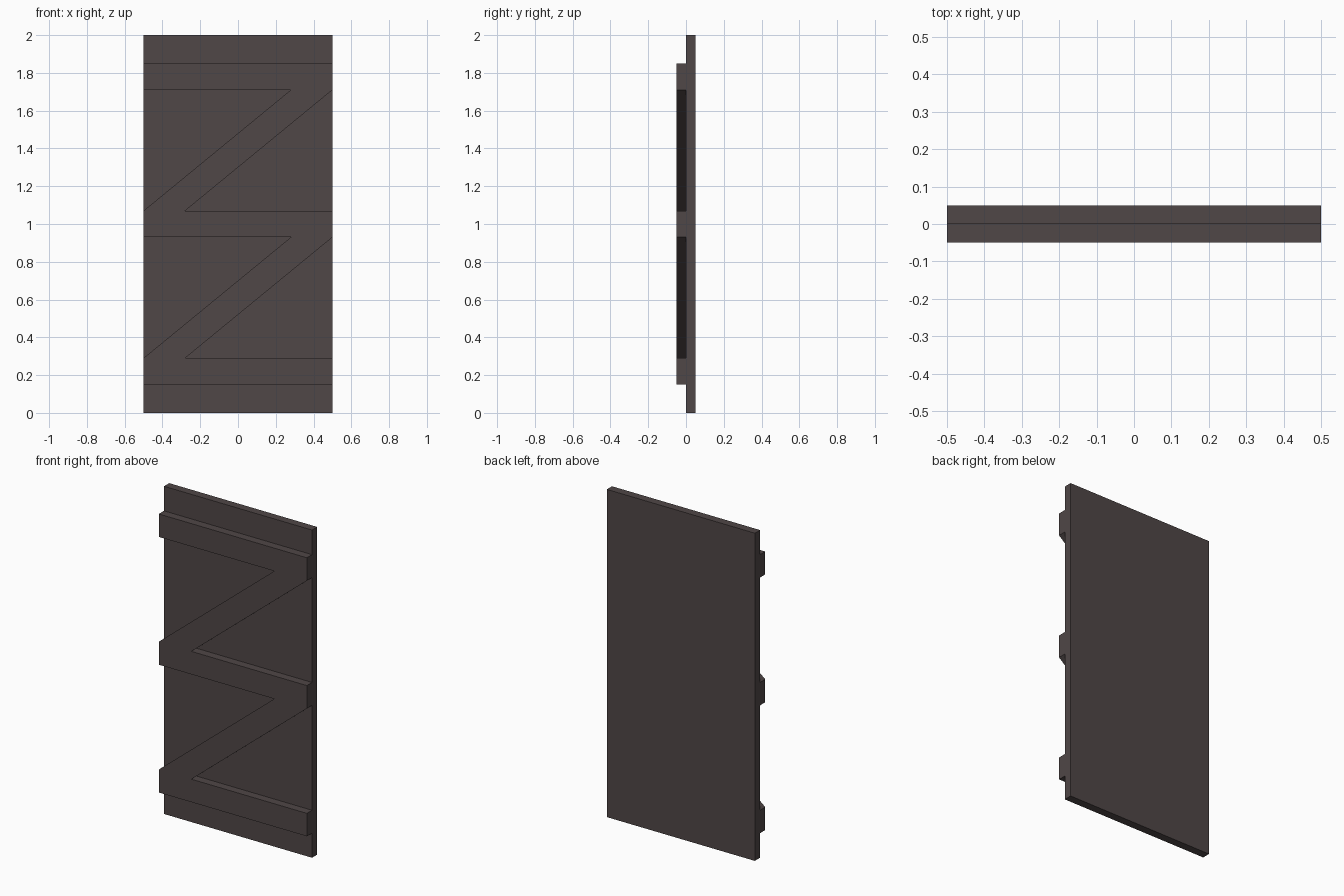
import bpy, bmesh

if "Cube" in bpy.data.objects:
    bpy.data.objects.remove(bpy.data.objects["Cube"])

wood = bpy.data.materials.new("dark brown wood")
wood.diffuse_color = (0.08, 0.063, 0.063, 1)
wood.use_nodes = True
wood.node_tree.nodes["Principled BSDF"].inputs["Base Color"].default_value = wood.diffuse_color


def extrude_profile(name, points, y0, y1):
    """Extrude an (x, z) outline from y0 to y1."""
    bm = bmesh.new()
    face = bm.faces.new([bm.verts.new((x, y0, z)) for x, z in points])
    ext = bmesh.ops.extrude_face_region(bm, geom=[face], use_keep_orig=True)
    moved = [v for v in ext["geom"] if isinstance(v, bmesh.types.BMVert)]
    bmesh.ops.translate(bm, verts=moved, vec=(0, y1 - y0, 0))
    bmesh.ops.recalc_face_normals(bm, faces=bm.faces[:])
    mesh = bpy.data.meshes.new(name)
    bm.to_mesh(mesh)
    bm.free()
    mesh.materials.append(wood)
    obj = bpy.data.objects.new(name, mesh)
    bpy.context.collection.objects.link(obj)
    return obj


W = 0.5        # half width of the door
X = 0.28       # inner corner of each diagonal brace

# Flat door panel
extrude_profile("door_panel", [(-W, 0), (W, 0), (W, 2), (-W, 2)], 0, 0.05)

# Three ledges joined by two diagonals: right half of the outline, going up
half = [(W, 0.15), (W, 0.29), (-X, 0.29), (W, 0.93),
        (W, 1.07), (-X, 1.07), (W, 1.71), (W, 1.85)]
# The left half is the right half turned by 180 degrees about the centre
outline = half + [(-x, 2 - z) for x, z in half]
extrude_profile("zigzag_brace", outline, -0.05, 0)
